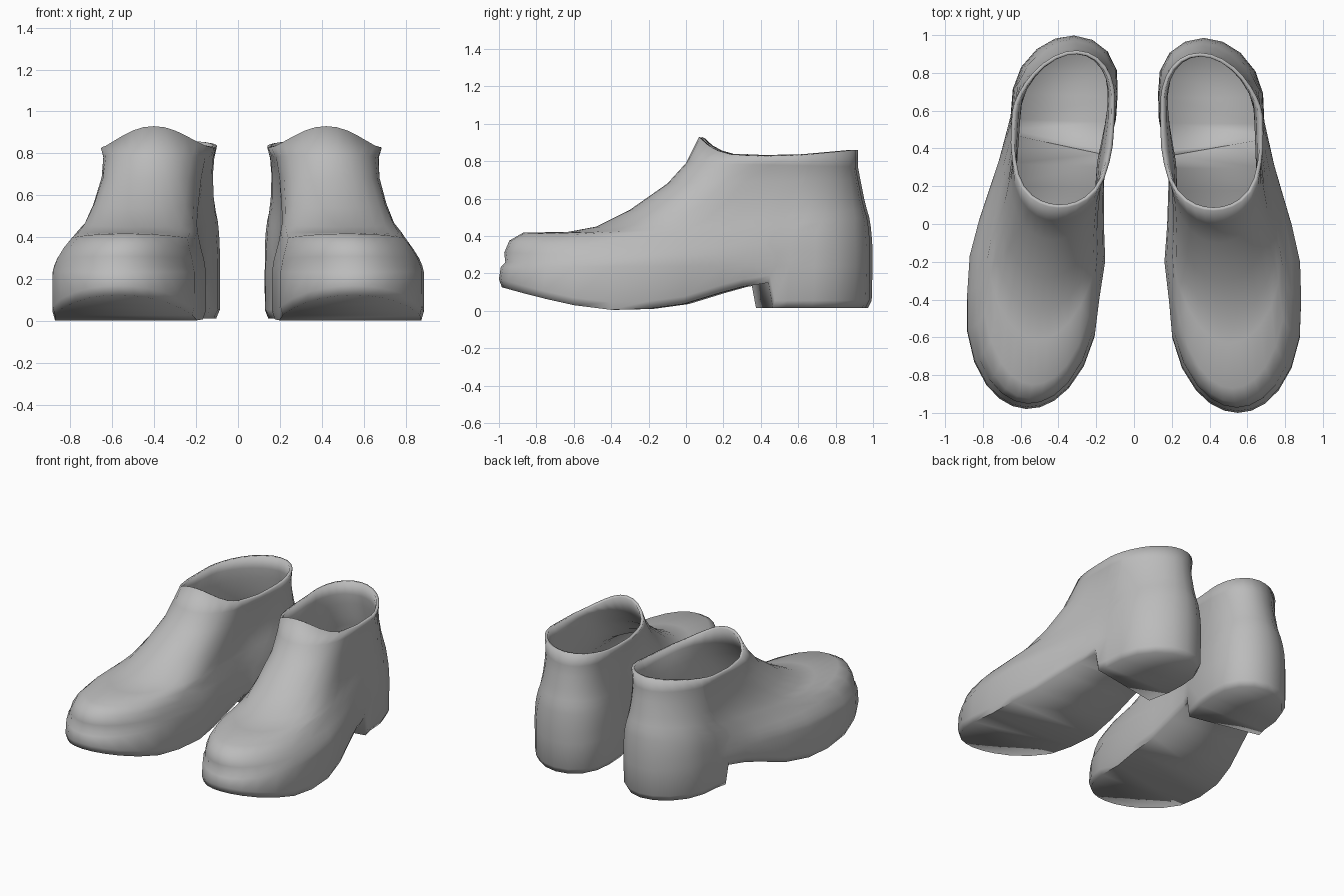
import bpy, bmesh
from math import sqrt, sin, pi, radians
from mathutils import Matrix

cube = bpy.data.objects.get("Cube")
if cube:
    bpy.data.objects.remove(cube, do_unlink=True)

leather = bpy.data.materials.new("grey_leather")
leather.use_nodes = True
GREY = (0.5, 0.5, 0.5, 1)
leather.diffuse_color = GREY
leather.node_tree.nodes["Principled BSDF"].inputs["Base Color"].default_value = GREY


def curve(points, v):
    """Piecewise linear lookup."""
    if v <= points[0][0]:
        return points[0][1]
    for (a, p), (b, q) in zip(points, points[1:]):
        if v <= b:
            return p + (q - p) * (v - a) / (b - a)
    return points[-1][1]


def cap(t):
    """Quarter-ellipse rounding for the ends of a ring."""
    t = min(max(t, 0), 1)
    return sqrt(1 - (1 - t) ** 2)


# Plan shape: centre lines of foot and ankle, and half width, along y
CENTRE = [(-1, .55), (-.4, .535), (0, .505), (.3, .465), (.55, .41), (.7, .405), (.95, .37)]
ANKLE = [(.1, .42), (.6, .41), (.9, .35)]
WIDTH = [(-1, .335), (-.4, .35), (-.2, .359), (0, .329), (.3, .28), (.7, .278)]
# Underside height, and height of the ankle opening
SOLE = [(-1, .13), (-.8, .075), (-.6, .03), (-.4, .005), (-.2, .01), (.05, .045), (.22, .11), (.4, .15)]
COLLAR = [(.07, .93), (.11, .89), (.2, .84), (.4, .825), (.6, .83), (.9, .86)]

# Rings from sole to collar: front y, z; back y, z; front and back width;
# pull to ankle centre; dip of the sides
RINGS = [
    (-.985, 0, .96, 0, .975, .94, 0, 0),
    (-1.0, 0, .98, 0, 1, 1, 0, 0),
    (-.99, .235, .985, .24, 1, 1, 0, 0),
    (-.966, .26, .985, .27, .98, 1, 0, 0),
    (-.972, .31, .985, .33, .94, 1, .04, .02),
    (-.945, .375, .98, .4, .87, 1, .1, .05),
    (-.87, .418, .975, .45, .79, .99, .2, .045),
    (-.63, .422, .967, .5, .77, .97, .28, .02),
    (-.48, .45, .955, .54, .75, .95, .36, .01),
    (-.3, .54, .94, .6, .76, .92, .5, 0),
    (-.1, .68, .92, .7, .8, .92, .7, 0),
    (0, .79, .907, .77, .87, .95, .85, 0),
    (.07, .93, .907, .86, .95, 1, 1, 0),
]
STATIONS = [0, .006, .025, .06, .12, .2, .3, .4, .5, .6, .66, .71, .722, .78, .85, .91, .96, .99, 1]
STEP = 12  # first station that belongs to the heel block


def ring_point(j, i, side):
    yf, zf, yb, zb, kf, kb, pull, dip = RINGS[j]
    u = STATIONS[i]
    y = yf + (yb - yf) * u
    half = kf + (kb - kf) * u * u * (3 - 2 * u)
    half *= cap((y - yf) / (.5 - .15 * pull)) * cap((yb - y) / (.3 + .08 * pull))
    if j < 5 and i in (STEP - 1, STEP):  # slanted breast of the heel
        y += .045 * side
    half *= curve(WIDTH, y)
    x = curve(CENTRE, y) * (1 - pull) + curve(ANKLE, y) * pull + side * half
    if j < 2:
        z = (.015 if i >= STEP else curve(SOLE, y)) + .04 * j
    elif j == len(RINGS) - 1:
        z = curve(COLLAR, y)
    else:
        z = zf + (zb - zf) * u - dip * sin(pi * u)
    return x, y, z


def build_shoe(name, matrix, mirrored):
    bm = bmesh.new()
    last = len(STATIONS) - 1
    grid = []
    for j in range(len(RINGS)):
        lateral = [bm.verts.new(ring_point(j, i, 1)) for i in range(last + 1)]
        medial = [bm.verts.new(ring_point(j, i, -1)) for i in range(1, last)]
        grid.append(lateral + medial[::-1])
    # Upper
    count = len(grid[0])
    for low, high in zip(grid, grid[1:]):
        for i in range(count):
            n = (i + 1) % count
            bm.faces.new((low[i], low[n], high[n], high[i]))
    # Sole, arch and heel underside
    base = grid[0]
    for i in range(last):
        quad = [base[i], base[-i], base[-i - 1], base[i + 1]]
        bm.faces.new(list(dict.fromkeys(quad)))
    if mirrored:
        bm.transform(Matrix.Scale(-1, 4, (1, 0, 0)))
        bmesh.ops.reverse_faces(bm, faces=bm.faces)
    bm.transform(matrix)
    mesh = bpy.data.meshes.new(name)
    bm.to_mesh(mesh)
    bm.free()
    mesh.materials.append(leather)
    shoe = bpy.data.objects.new(name, mesh)
    bpy.context.collection.objects.link(shoe)
    # Hollow leather wall with a rim at the opening
    wall = shoe.modifiers.new("wall", 'SOLIDIFY')
    wall.thickness = .02
    wall.offset = -1
    bpy.ops.object.select_all(action='DESELECT')
    shoe.select_set(True)
    bpy.context.view_layer.objects.active = shoe
    bpy.ops.object.shade_smooth_by_angle(angle=radians(70))


build_shoe("left_shoe", Matrix.Identity(4), False)
turn = Matrix.Translation((.016, 0, 0)) @ Matrix.Rotation(-.0365, 4, 'Z')
build_shoe("right_shoe", turn, True)
